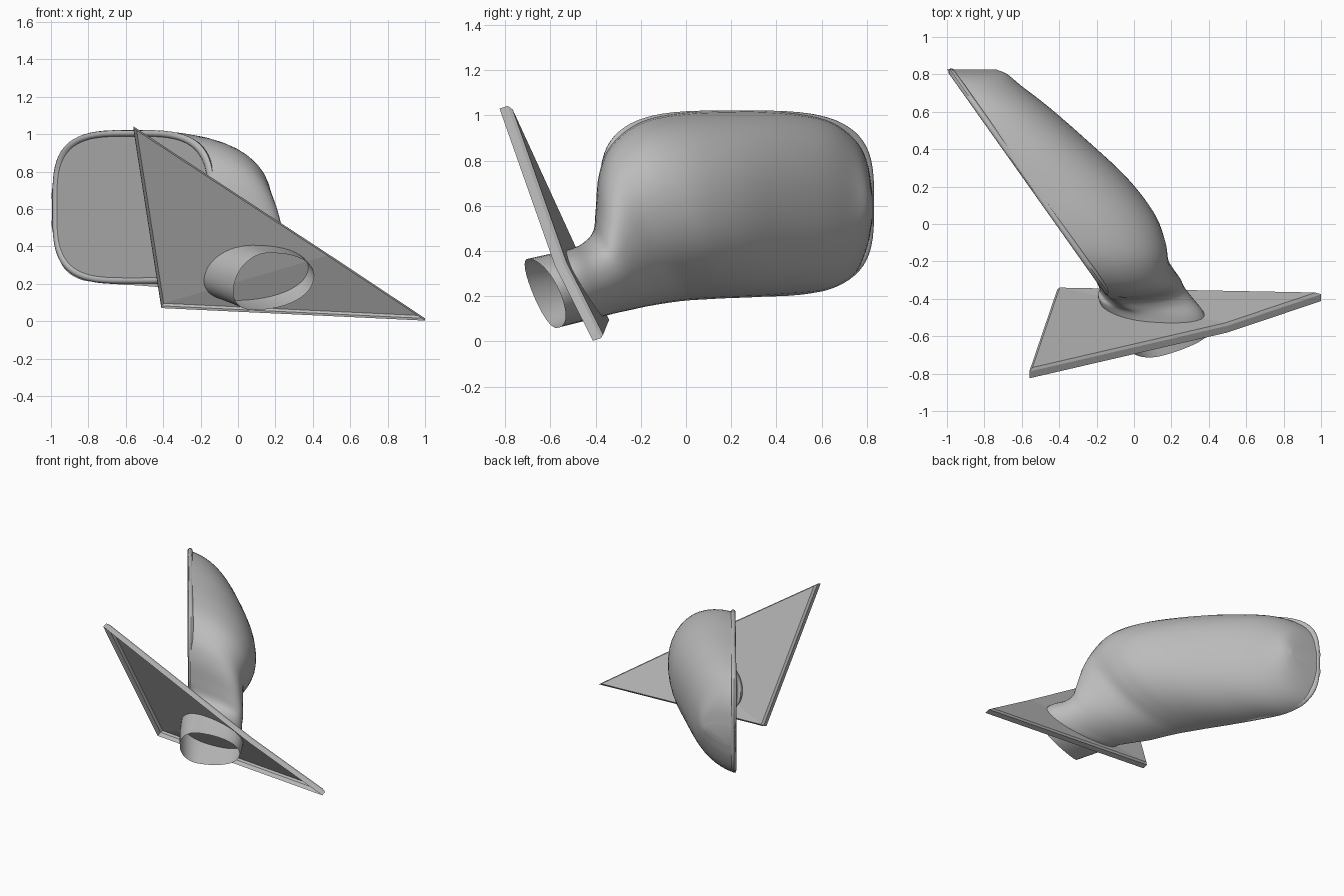
import bpy, bmesh, math
from mathutils import Vector

cube = bpy.data.objects.get("Cube")
if cube:
    bpy.data.objects.remove(cube, do_unlink=True)

grey = bpy.data.materials.new("plain grey")
grey.use_nodes = True
COLOUR = (0.5, 0.5, 0.5, 1)
grey.diffuse_color = COLOUR
grey.node_tree.nodes["Principled BSDF"].inputs["Base Color"].default_value = COLOUR


def build(name, rings, cap_end=False, loop=False, smooth=True):
    """Skin a row of closed rings into one object."""
    bm = bmesh.new()
    rows = [[bm.verts.new(p) for p in ring] for ring in rings]
    pairs = list(zip(rows, rows[1:]))
    if loop:
        pairs.append((rows[-1], rows[0]))
    for a, b in pairs:
        for i in range(len(a)):
            j = (i + 1) % len(a)
            bm.faces.new((a[i], a[j], b[j], b[i]))
    if cap_end:
        bm.faces.new(rows[-1])
    bmesh.ops.recalc_face_normals(bm, faces=bm.faces)
    mesh = bpy.data.meshes.new(name)
    bm.to_mesh(mesh)
    bm.free()
    mesh.materials.append(grey)
    obj = bpy.data.objects.new(name, mesh)
    bpy.context.collection.objects.link(obj)
    if smooth:
        bpy.ops.object.select_all(action='DESELECT')
        obj.select_set(True)
        bpy.context.view_layer.objects.active = obj
        bpy.ops.object.shade_smooth_by_angle(angle=math.radians(40))
    return obj


def power(value, exponent):
    return math.copysign(abs(value) ** exponent, value)


def glass_x(y):
    """Upright slanted plane that holds the mirror glass."""
    return -1 + 0.709 * (0.82 - y)


def catmull(p0, p1, p2, p3, t):
    return [0.5 * (2 * b + (c - a) * t + (2 * a - 5 * b + 4 * c - d) * t * t
                   + (3 * b - a - 3 * c + d) * t ** 3)
            for a, b, c, d in zip(p0, p1, p2, p3)]


# Housing and neck: top y, top z, bottom y, bottom z, offset, outer depth, inner depth, shear
stations = [
    (-.70, .365, -.575, .06, .09, .28, .14, .29),
    (-.51, .41, -.37, .11, .14, .33, .21, -.05),
    (-.45, .44, -.31, .125, .08, .37, .1, 0),
    (-.41, .49, -.24, .14, .04, .41, .04, 0),
    (-.40, .58, -.17, .155, .01, .45, 0, 0),
    (-.385, .74, -.08, .17, 0, .46, -.02, 0),
    (-.33, .87, 0, .18, 0, .47, -.02, 0),
    (-.20, .97, .08, .185, 0, .53, -.02, 0),
    (-.02, 1.01, .17, .19, 0, .57, -.02, 0),
    (.20, 1.02, .3, .195, 0, .556, -.02, 0),
    (.42, 1.015, .45, .205, 0, .49, -.02, 0),
    (.62, .98, .62, .225, 0, .41, -.02, 0),
    (.74, .9, .74, .29, 0, .34, -.02, 0),
    (.80, .8, .8, .41, 0, .31, -.02, 0),
    (.825, .66, .825, .53, 0, .27, -.01, 0),
]


def section(params, steps=48):
    ty, tz, by, bz, offset, outer, inner, shear = params
    ring = []
    for i in range(steps):
        a = 2 * math.pi * (i + 0.5) / steps
        c, s = math.cos(a), math.sin(a)
        shape = 2.15 if c > 0 or inner > 0 else 6
        v = (power(s, 2 / 2.15) + 1) / 2
        y, z = by + (ty - by) * v, bz + (tz - bz) * v
        dx = power(c, 2 / shape) * (outer if c > 0 else inner)
        ring.append((glass_x(y) + offset + dx, y + shear * dx, z))
    return ring


rings = []
last = len(stations) - 1
for k in range(last):
    quad = [stations[min(max(k + d, 0), last)] for d in (-1, 0, 1, 2)]
    rings += [section(catmull(*quad, t / 5)) for t in range(5)]
rings.append(section(stations[last]))
build("mirror_housing", rings, cap_end=True)

# Rounded rim and glass in the slanted plane
facing = Vector((-0.816, -0.578, 0))


def outline(inset, depth, steps=72):
    points = []
    for i in range(steps):
        a = 2 * math.pi * i / steps
        y = 0.215 + (0.605 - inset) * power(math.cos(a), 2 / 3.5)
        z = 0.61 + (0.412 - inset) * power(math.sin(a), 2 / 3.5)
        points.append(Vector((glass_x(y), y, z)) + facing * depth)
    return points


radius = 0.018
rim = []
for i in range(10):
    a = 2 * math.pi * i / 10
    rim.append(outline(radius * (1 + math.cos(a)), radius * (math.sin(a) - 0.9)))
build("glass_rim", rim, loop=True)
build("mirror_glass", [outline(0.03, -0.015), outline(0.033, -0.009)], cap_end=True)

# Triangular mounting plate: a shallow tray, open to the front, with a chamfered back edge
corners = [Vector(p) for p in ((-.56, -.825, 1.03), (.5, -.58, .335),
                               (1, -.412, .003), (-.41, -.385, .07))]
centre = (corners[0] + corners[2] + corners[3]) / 3
push = Vector((0, 0.045, 0.015))
side = [p + push * 0.8 for p in corners]
back = [p.lerp(centre, 0.03) + push * 1.1 for p in corners]
build("mounting_plate", [corners, side], smooth=False)
panel = build("mounting_plate_back", [side, back], cap_end=True, smooth=False)

# Split the bent back panel along its fold
bm = bmesh.new()
bm.from_mesh(panel.data)
bm.verts.ensure_lookup_table()
bmesh.ops.connect_verts(bm, verts=[bm.verts[5], bm.verts[7]])
bm.to_mesh(panel.data)
bm.free()
